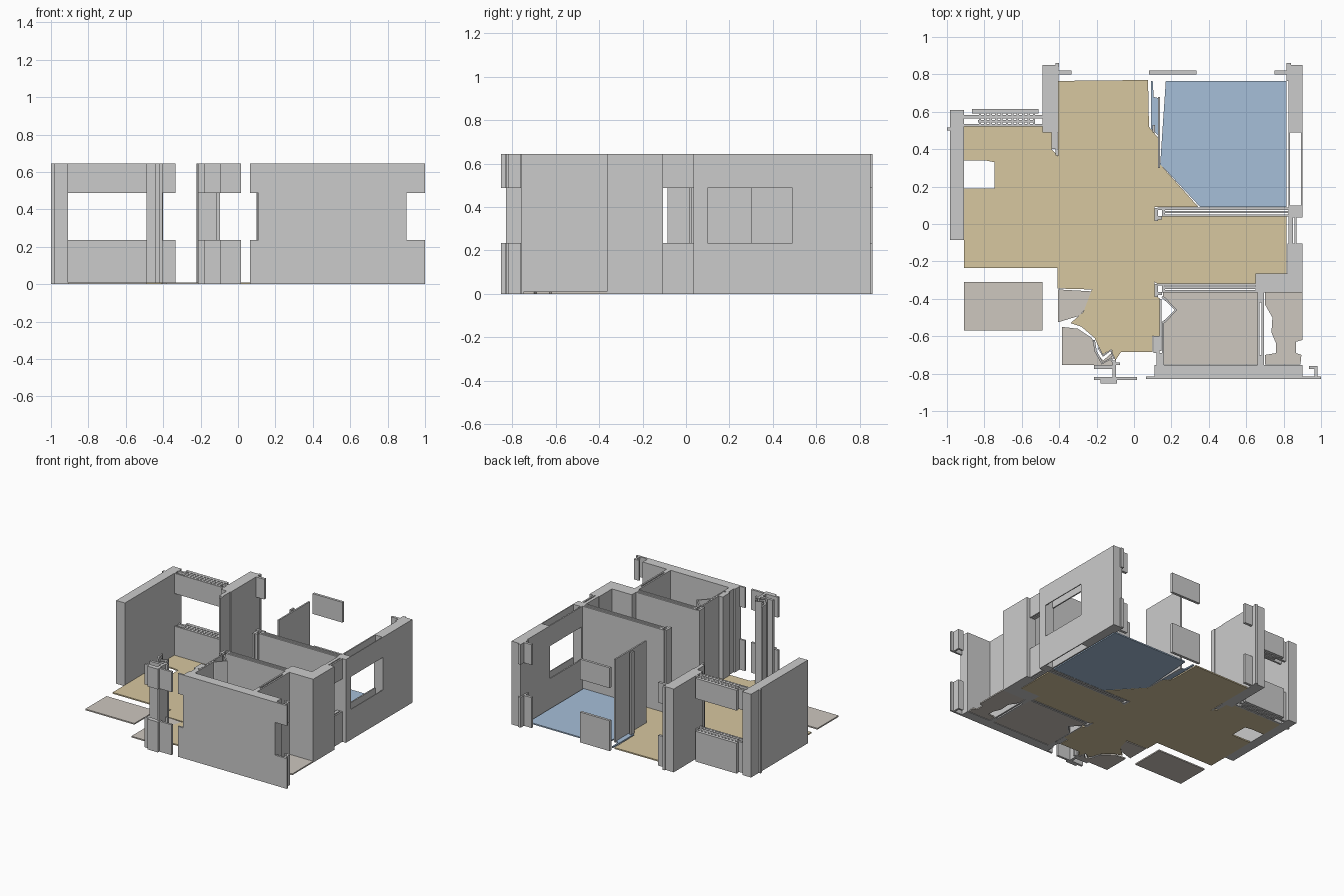
import bpy, bmesh
from mathutils import Vector

H, SILL, HEAD, SLAB = 0.645, 0.235, 0.488, 0.01
FULL = [(0, H)]
WINDOW = [(0, SILL), (HEAD, H)]


def material(name, rgb):
    m = bpy.data.materials.new(name)
    m.diffuse_color = (*rgb, 1)
    return m


def prism(bm, pts, z0, z1):
    face = bm.faces.new([bm.verts.new((x, y, z0)) for x, y in pts])
    ext = bmesh.ops.extrude_face_region(bm, geom=[face])
    vs = [g for g in ext["geom"] if isinstance(g, bmesh.types.BMVert)]
    bmesh.ops.translate(bm, verts=vs, vec=(0, 0, z1 - z0))


def finish(bm, name, mat=None):
    bmesh.ops.recalc_face_normals(bm, faces=bm.faces)
    me = bpy.data.meshes.new(name)
    bm.to_mesh(me)
    bm.free()
    ob = bpy.data.objects.new(name, me)
    bpy.context.collection.objects.link(ob)
    if mat:
        me.materials.append(mat)


def floor(name, mat, *outlines):
    bm = bmesh.new()
    for pts in outlines:
        prism(bm, pts, 0, SLAB)
    finish(bm, name, mat)


def rect(x0, x1, y0, y1):
    return [(x0, y0), (x1, y0), (x1, y1), (x0, y1)]


def walls(name, rects, bands=FULL):
    bm = bmesh.new()
    for r in rects:
        for z0, z1 in bands:
            prism(bm, rect(*r), z0, z1)
    finish(bm, name)


def folded_wall(name, path, t=0.012):
    # thin full-height wall along a bent path
    bm = bmesh.new()
    pts = [Vector(p) for p in path]
    left, right = [], []
    for i, p in enumerate(pts):
        d = (pts[min(i + 1, len(pts) - 1)] - pts[max(i - 1, 0)]).normalized()
        n = Vector((-d.y, d.x)) * t / 2
        left.append(p + n)
        right.append(p - n)
    prism(bm, left + right[::-1], 0, H)
    finish(bm, name)


tan = material("tan_floor", (0.68, 0.57, 0.35))
blue = material("blue_floor", (0.38, 0.52, 0.69))
beige = material("beige_floor", (0.61, 0.57, 0.52))

# Floors
floor("living_floor", tan, [
    (-.91, .52), (-.49, .52), (-.49, .49), (-.44, .49), (-.44, .4), (-.405, .36),
    (-.405, .765), (.075, .77), (.08, .52), (.13, .46), (.13, .33), (.345, .09),
    (.11, .09), (.11, .02), (.15, .04), (.815, .04), (.815, -.265), (.65, -.265),
    (.65, -.33), (.14, -.33), (.11, -.31), (.11, -.38), (.14, -.4), (.14, -.6),
    (.1, -.6), (.1, -.685), (-.07, -.685), (-.1, -.73), (-.12, -.67), (-.17, -.7),
    (-.21, -.61), (-.28, -.55), (-.34, -.53), (-.27, -.47), (-.225, -.35),
    (-.41, -.345), (-.41, -.235), (-.91, -.235), (-.91, .19), (-.745, .19),
    (-.745, .33), (-.795, .34), (-.91, .34)])
floor("bedroom_floor", blue,
      [(.17, .765), (.815, .765), (.815, .09), (.355, .09), (.14, .32)],
      [(.09, .765), (.1, .765), (.105, .68), (.14, .67), (.135, .47), (.09, .51)])
floor("bathroom_floor", beige,
      [(.155, -.75), (.66, -.75), (.66, -.36), (.155, -.36), (.155, -.4),
       (.225, -.46), (.155, -.52)])
floor("utility_floor", beige,
      [(.7, -.75), (.89, -.75), (.895, -.7), (.865, -.69), (.865, -.63), (.9, -.62),
       (.9, -.365), (.7, -.365), (.7, -.43), (.74, -.5), (.735, -.58), (.76, -.64),
       (.76, -.69), (.7, -.7)])
floor("balcony_floor", beige, rect(-.91, -.49, -.57, -.31))
floor("entry_floor", beige,
      [(-.405, -.525), (-.29, -.49), (-.25, -.44), (-.23, -.36), (-.405, -.35)],
      [(-.385, -.755), (-.11, -.755), (-.12, -.69), (-.165, -.73), (-.2, -.69),
       (-.225, -.61), (-.3, -.56), (-.385, -.55)])

# Left and back outer walls
walls("left_wall", [(-.985, -.91, -.085, .61), (-1, -.985, .5, .515)])
walls("back_left_pier", [(-.49, -.405, .49, .85), (-.44, -.41, .4, .49),
                         (-.42, -.405, .365, .4), (-.42, -.4, .84, .86)])
walls("back_window_bands", [(-.405, -.335, .8, .82), (.08, .335, .8, .82),
                            (.75, .825, .8, .82)], WINDOW)

# Back left bay window: parallel skins with cross ribs
walls("bay_window_skins", [(-.865, -.51, .592, .615), (-.91, -.49, .565, .582),
                           (-.835, -.53, .542, .555), (-.91, -.49, .52, .534)], WINDOW)
walls("bay_window_ribs", [(x, x + .012, .534, .592)
                          for x in [-.83 + .029 * i for i in range(11)]], WINDOW)

# Right outer wall with hollow window bands
walls("right_wall", [(.825, .9, .49, .85), (.825, .9, .035, .1),
                     (.65, .9, -.365, -.265), (.82, .9, -.265, -.105)])
walls("right_wall_return", [(.815, .84, .765, .86)], WINDOW)
walls("right_window_bands", [(.825, .835, .1, .49), (.893, .9, .1, .49),
                             (.825, .85, -.105, .035), (.857, .87, -.105, .035)], WINDOW)

# Front outer wall
walls("front_wall", [(.11, .9, -.83, -.755)])
walls("front_wall_ends", [(.065, .11, -.83, -.815), (.9, 1, -.83, -.815),
                          (.935, .975, -.775, -.76), (.965, .98, -.815, -.76)], WINDOW)

# Inner partitions with grooved double skins
for name, y, x1 in (("bedroom_partition", .04, .83), ("bathroom_partition", -.365, .655)):
    walls(name, [(.15, x1, y, y + .012), (.15, x1, y + .018, y + .03),
                 (.125, x1, y + .036, y + .048), (.15, .165, y, y + .048)])
    walls(name + "_jamb", [(.11, .127, y - .025, y + .045), (.127, .15, y - .015, y + .002)])
walls("hall_partition", [(.137, .148, -.68, -.4), (.15, .16, -.75, -.53),
                         (.105, .137, -.69, -.6), (.12, .16, -.76, -.69)])
walls("utility_partition", [(.66, .672, -.755, -.36), (.683, .695, -.755, -.36),
                            (.672, .683, -.755, -.7), (.672, .683, -.42, -.36)])
walls("bedroom_door_panel", [(.128, .14, .3, .68), (.1, .112, .49, .53)])
folded_wall("bathroom_niche", [(.15, -.39), (.165, -.4), (.225, -.46), (.165, -.52), (.15, -.53)])

# Front entry cluster
folded_wall("entry_post", [(-.215, -.62), (-.205, -.68), (-.17, -.745),
                           (-.125, -.72), (-.1, -.76)])
folded_wall("entry_post_inner", [(-.19, -.66), (-.165, -.705), (-.125, -.675), (-.105, -.72)], .01)
walls("entry_pier", [(-.215, -.115, -.775, -.755), (-.115, -.095, -.83, -.73)])
walls("entry_window_bands", [(-.215, .015, -.835, -.818), (-.18, -.09, -.853, -.835),
                             (-.1, -.075, -.755, -.74)], WINDOW)
